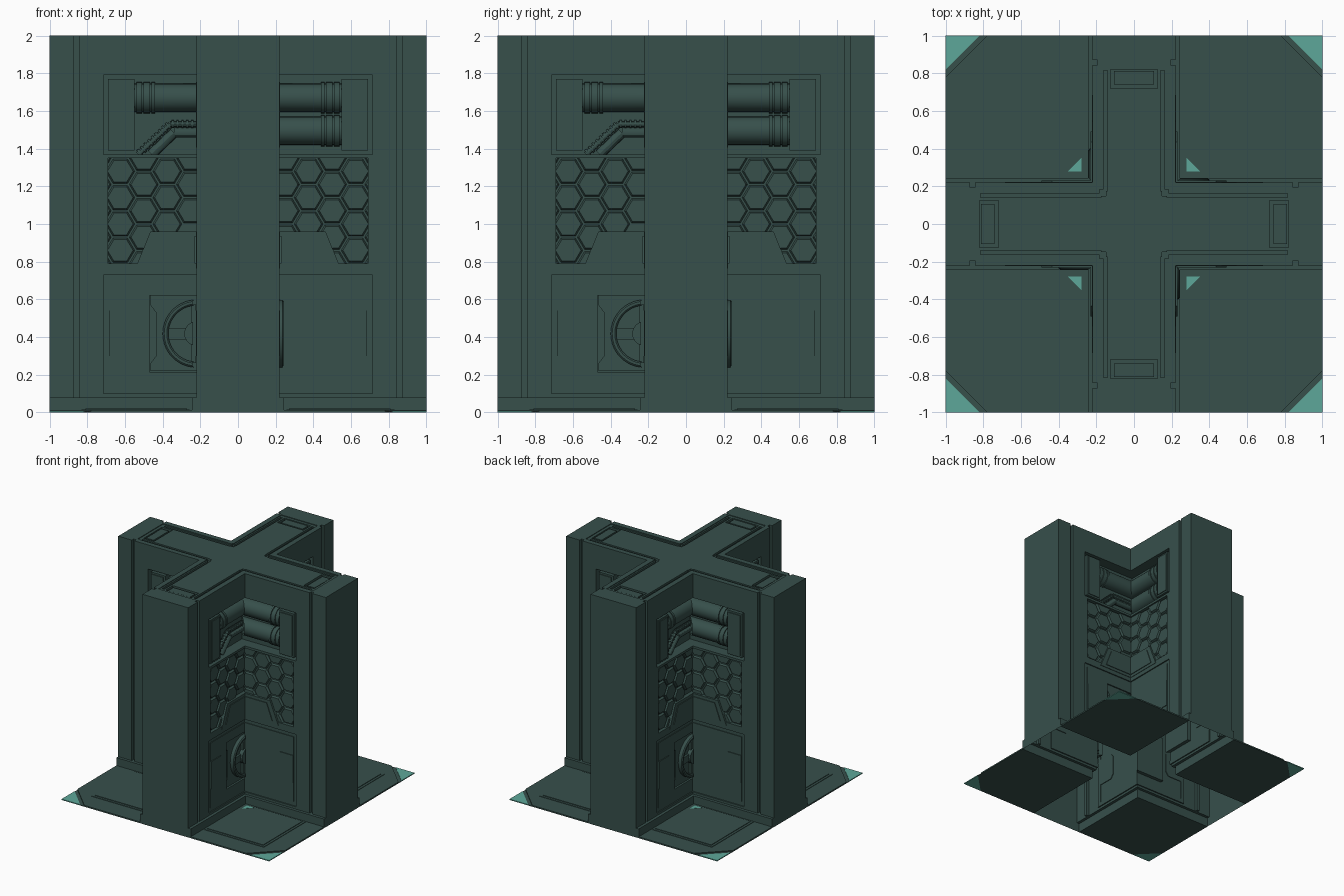
import bpy, bmesh, math
from mathutils import Vector, Matrix

if "Cube" in bpy.data.objects:
    bpy.data.objects.remove(bpy.data.objects["Cube"])


def material(name, rgb):
    m = bpy.data.materials.new(name)
    m.diffuse_color = (*rgb, 1)
    m.use_nodes = True
    m.node_tree.nodes["Principled BSDF"].inputs["Base Color"].default_value = m.diffuse_color
    return m


GREEN = material("dark green metal", (0.038, 0.080, 0.071))
TEAL = material("teal glow", (0.11, 0.39, 0.32))


def relief(bm, rects, put):
    """Stepped sheet: later rectangles (a0, a1, b0, b1, height) override earlier ones."""
    A = sorted({round(v, 4) for r in rects for v in r[:2]})
    B = sorted({round(v, 4) for r in rects for v in r[2:4]})

    def height(i, j):
        if i < 0 or j < 0 or i >= len(A) - 1 or j >= len(B) - 1:
            return None
        a, b = (A[i] + A[i + 1]) / 2, (B[j] + B[j + 1]) / 2
        h = None
        for r in rects:
            if r[0] < a < r[1] and r[2] < b < r[3]:
                h = r[4]
        return h

    def face(*pts):
        bm.faces.new([bm.verts.new(put(*p)) for p in pts])

    for i in range(len(A) - 1):
        for j in range(len(B) - 1):
            h = height(i, j)
            if h is None:
                continue
            a0, a1, b0, b1 = A[i], A[i + 1], B[j], B[j + 1]
            face((a0, b0, h), (a1, b0, h), (a1, b1, h), (a0, b1, h))
            l, d = height(i - 1, j), height(i, j - 1)
            if l is not None and l != h:
                face((a0, b0, l), (a0, b0, h), (a0, b1, h), (a0, b1, l))
            if d is not None and d != h:
                face((a0, b0, d), (a1, b0, d), (a1, b0, h), (a0, b0, h))
    bmesh.ops.remove_doubles(bm, verts=bm.verts, dist=1e-5)


def on_wall(a, b, h):
    return Vector((a, -h, b))


def on_floor(a, b, h):
    return Vector((a, b, h))


def prism(bm, pts, h0, h1, put, shrink=1.0):
    """Extruded outline; shrink tapers the outer face."""
    ca = sum(p[0] for p in pts) / len(pts)
    cb = sum(p[1] for p in pts) / len(pts)
    lo = [bm.verts.new(put(a, b, h0)) for a, b in pts]
    hi = [bm.verts.new(put(ca + (a - ca) * shrink, cb + (b - cb) * shrink, h1)) for a, b in pts]
    fs = [bm.faces.new(hi), bm.faces.new(lo[::-1])]
    n = len(pts)
    fs += [bm.faces.new((lo[i], lo[(i + 1) % n], hi[(i + 1) % n], hi[i])) for i in range(n)]
    bmesh.ops.recalc_face_normals(bm, faces=fs)


def box(bm, a0, a1, b0, b1, h0, h1, put=on_wall):
    prism(bm, [(a0, b0), (a1, b0), (a1, b1), (a0, b1)], h0, h1, put)


def cyl(bm, p, q, r, n=24):
    p, q = Vector(p), Vector(q)
    m = Matrix.Translation((p + q) / 2) @ (q - p).to_track_quat('Z', 'Y').to_matrix().to_4x4()
    bmesh.ops.create_cone(bm, cap_ends=True, segments=n, radius1=r, radius2=r,
                          depth=(q - p).length, matrix=m)


def cut(bm, co, no):
    bmesh.ops.bisect_plane(bm, geom=bm.verts[:] + bm.edges[:] + bm.faces[:],
                           plane_co=co, plane_no=no, clear_outer=True)


def finish(bm, name, mat, mitre=False, turns=4):
    """Optionally clip to both sides of the crossing wall, then repeat around z."""
    src = []
    for s in ((-1, 1) if mitre else (0,)):
        b = bm.copy()
        if s:
            cut(b, (0, 0, 0), (-s, -1, 0))
        me = bpy.data.meshes.new("tmp")
        b.to_mesh(me)
        b.free()
        src.append(me)
    out = bmesh.new()
    for k in range(turns):
        for me in src:
            me.transform(Matrix.Rotation(k * math.pi / 2, 4, 'Z'))
            out.from_mesh(me)
            me.transform(Matrix.Rotation(-k * math.pi / 2, 4, 'Z'))
    me = bpy.data.meshes.new(name)
    out.to_mesh(me)
    me.materials.append(mat)
    ob = bpy.data.objects.new(name, me)
    bpy.context.collection.objects.link(ob)
    for o in bpy.context.selected_objects:
        o.select_set(False)
    bpy.context.view_layer.objects.active = ob
    ob.select_set(True)
    bpy.ops.object.shade_smooth_by_angle(angle=math.radians(30))
    bm.free()


# Wall skin: pillar grooves, recesses and baseboard
bm = bmesh.new()
relief(bm, [(-1, 1, 0, 2, .22), (-.87, -.845, .08, 2, .195), (.845, .87, .08, 2, .195),
            (-1, 1, 0, .08, .245),
            (-.715, .715, 1.37, 1.79, .125), (-.69, .69, .79, 1.35, .19),
            (-.715, .715, .1, .73, .21), (-.685, .685, .135, .70, .216),
            (-.47, .03, .215, .62, .185)], on_wall)
finish(bm, "wall_skin", GREEN, True)

# Arm ends, with baseboard end strip
bm = bmesh.new()
for w, h, y in ((.22, 2, 1.0), (.245, .08, .999)):
    bm.faces.new([bm.verts.new((x, -y, z)) for x, z in ((-w, 0), (w, 0), (w, h), (-w, h))])
finish(bm, "arm_end", GREEN)

# Cross-shaped top with channels
bm = bmesh.new()
rects = [(-1, 1, -.22, .22, 2), (-.22, .22, -1, 1, 2),
         (-.845, .845, -.175, .175, 1.994), (-.175, .175, -.845, .845, 1.994)]
for s in (-1, 1):
    for t in (-1, 1):
        for a0, a1, b0, b1, h in ((.175, .815, .142, .162, 1.975), (.845, .87, .195, .22, None)):
            a0, a1 = sorted((s * a0, s * a1))
            b0, b1 = sorted((t * b0, t * b1))
            rects += [(a0, a1, b0, b1, h), (b0, b1, a0, a1, h)]
        x, y = s * .165, t * .165
        rects.append((x - .017, x + .017, y - .017, y + .017, 1.975))
    for a0, a1, w, h in ((.72, .82, .125, 1.975), (.74, .812, .105, 1.99)):
        a0, a1 = sorted((s * a0, s * a1))
        rects += [(a0, a1, -w, w, h), (-w, w, a0, a1, h)]
relief(bm, rects, on_floor)
finish(bm, "top_cap", GREEN, turns=1)

# Honeycomb plates
bm = bmesh.new()
for i in range(-6, 7):
    for j in range(-1, 6):
        x, z = i * .125, .79 + .14 * j + (.07 if i % 2 else 0)
        if -.36 < x < 0 and z < 1.07:
            continue
        prism(bm, [(x + .077 * math.cos(k * math.pi / 3), z + .075 * math.sin(k * math.pi / 3))
                   for k in range(6)], .19, .207, on_wall, .88)
for co, no in (((.69, 0, 0), (1, 0, 0)), ((-.69, 0, 0), (-1, 0, 0)),
               ((0, 0, 1.35), (0, 0, 1)), ((0, 0, .79), (0, 0, -1))):
    cut(bm, co, no)
finish(bm, "honeycomb_plates", GREEN, True)

# Trapezoid plate below the honeycomb
bm = bmesh.new()
prism(bm, [(-.545, .765), (.545, .765), (.465, .96), (-.465, .96)], .19, .224, on_wall)
prism(bm, [(-.49, .79), (.49, .79), (.435, .935), (-.435, .935)], .224, .23, on_wall)
finish(bm, "trapezoid_plate", GREEN, True)

# Side tabs on the lower panel
bm = bmesh.new()
for s in (-1, 1):
    prism(bm, [(s * x, z) for x, z in ((.685, .30), (.55, .30), (.52, .34), (.52, .50),
                                       (.55, .54), (.685, .54))], .21, .222, on_wall)
finish(bm, "side_tab", GREEN, True)

# Pipe end boxes
bm = bmesh.new()
for s in (-1, 1):
    a0, a1 = sorted((s * .55, s * .69))
    box(bm, a0, a1, 1.39, 1.77, .125, .215)
    box(bm, a0 + .015, a1 - .015, 1.405, 1.755, .215, .222)
finish(bm, "pipe_end_box", GREEN, True)

# Pipes with collars
bm = bmesh.new()
for z, start in ((1.67, -.55), (1.495, 0)):
    cyl(bm, (start, -.13, z), (.55, -.13, z), .075)
    for u, w in ((.45, .018), (.485, .035), (.525, .03)):
        for s in ((-1, 1) if start < 0 else (1,)):
            cyl(bm, (s * u - w / 2, -.13, z), (s * u + w / 2, -.13, z), .083)
finish(bm, "pipes", GREEN, True)

# Bent hose and its ribbed companion
bm = bmesh.new()
hose = [Vector((-.46, -.15, 1.37)), Vector((-.34, -.15, 1.485)), Vector((-.1, -.15, 1.485))]
ribbed = [Vector((-.53, -.15, 1.37)), Vector((-.36, -.15, 1.53)), Vector((-.1, -.15, 1.53))]
for path, r in ((hose, .027), (ribbed, .014)):
    for p, q in zip(path, path[1:]):
        cyl(bm, p, q, r, 12)
for p, q in zip(ribbed, ribbed[1:]):
    n = int((q - p).length / .024)
    d = (q - p).normalized() * .006
    for k in range(n):
        c = p.lerp(q, (k + .5) / n)
        cyl(bm, c - d, c + d, .021, 12)
cut(bm, (0, 0, 1.37), (0, 0, -1))
finish(bm, "bent_hose", GREEN, True)

# Hatch bracket and wheel
bm = bmesh.new()
X, Z = -.22, .418
prism(bm, [(-.465, .62), (-.465, .57), (-.435, .53), (-.435, .30), (-.465, .26), (-.465, .22),
           (.025, .22), (.025, .62)], .185, .205, on_wall)
ring = [bm.verts.new((X + r, -d, Z)) for r, d in ((.15, .205), (.15, .235), (.158, .242),
                                                 (.172, .242), (.18, .235), (.18, .205))]
edges = [bm.edges.new((ring[i], ring[(i + 1) % 6])) for i in range(6)]
bmesh.ops.spin(bm, geom=ring + edges, cent=(X, 0, Z), axis=(0, 1, 0), angle=2 * math.pi,
               steps=40, use_merge=True)
box(bm, X - .155, X + .155, Z - .03, Z + .03, .205, .225)
box(bm, X - .03, X + .03, Z - .155, Z + .155, .205, .224)
cyl(bm, (X, -.205, Z), (X, -.24, Z), .065)
bmesh.ops.recalc_face_normals(bm, faces=bm.faces)
finish(bm, "hatch_wheel", GREEN, True)

# Floor tiles with raised panels
bm = bmesh.new()
prism(bm, [(.245, .245), (1, .245), (1, .78), (.78, 1), (.245, 1)], 0, .012, on_floor)
prism(bm, [(1, .78), (1, .82), (.82, 1), (.78, 1)], 0, .004, on_floor)
box(bm, .258, .83, .258, .83, .012, .016, on_floor)
prism(bm, [(.37, .27), (.81, .27), (.81, .81), (.27, .81), (.27, .37)], .016, .021, on_floor)
finish(bm, "floor_tile", GREEN)

# Teal corner lights
bm = bmesh.new()
prism(bm, [(1, .82), (1, 1), (.82, 1)], 0, .008, on_floor)
prism(bm, [(.28, .28), (.35, .28), (.28, .35)], .016, .019, on_floor)
finish(bm, "corner_light", TEAL)
